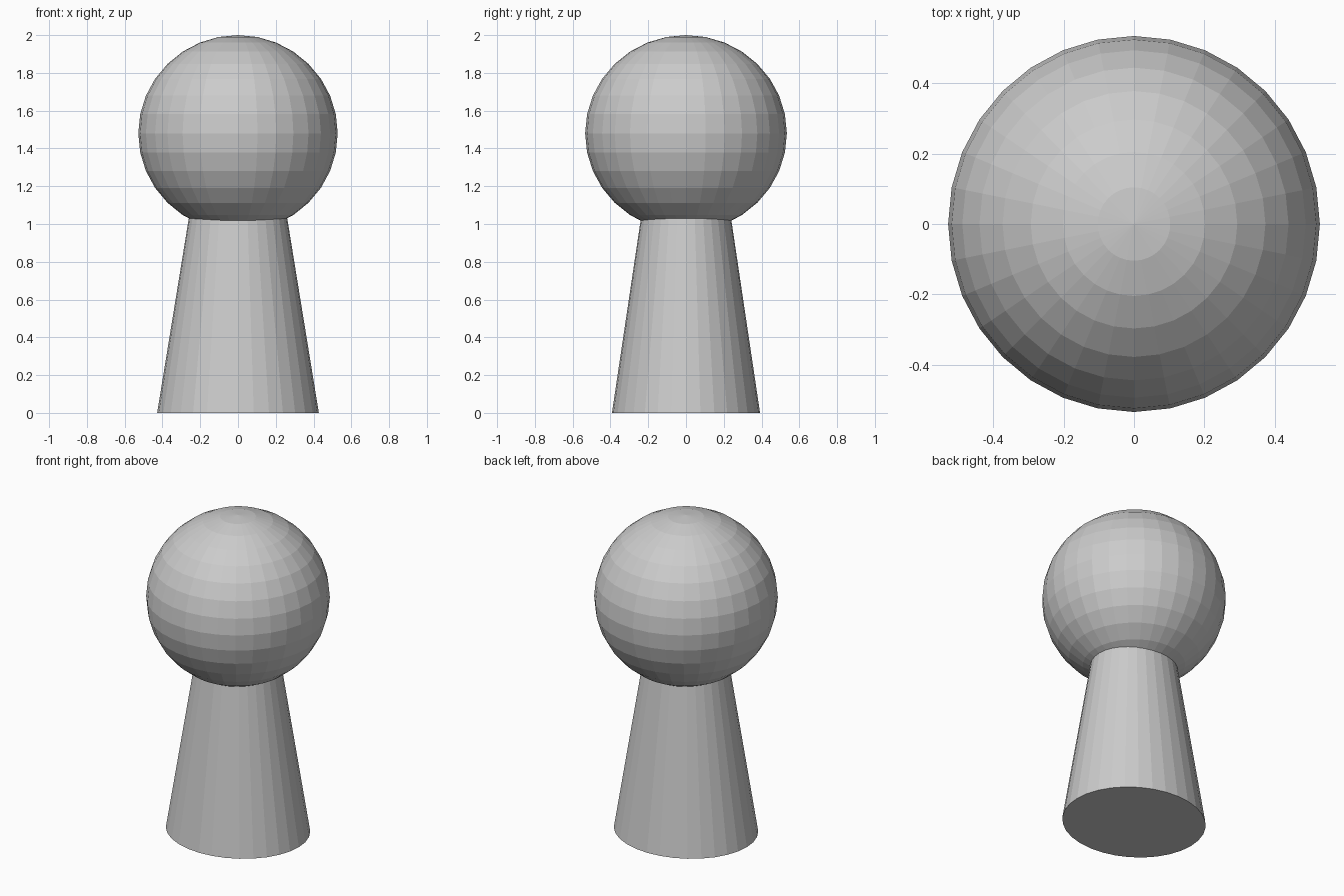
import bpy

if "Cube" in bpy.data.objects:
    bpy.data.objects.remove(bpy.data.objects["Cube"])

# Tapered body, slightly wider in x than y, tucked into the head
bpy.ops.mesh.primitive_cone_add(vertices=32, radius1=1.0, radius2=0.59,
                                depth=1.08, location=(0, 0, 0.54))
body = bpy.context.object
body.name = "tapered_body"
body.scale = (0.428, 0.392, 1)

# Faceted ball head
bpy.ops.mesh.primitive_uv_sphere_add(segments=32, ring_count=16, radius=1.0,
                                     location=(0, 0, 1.48))
head = bpy.context.object
head.name = "ball_head"
head.scale = (0.528, 0.534, 0.52)

# Flat faces on both parts
for part in (body, head):
    for face in part.data.polygons:
        face.use_smooth = False
